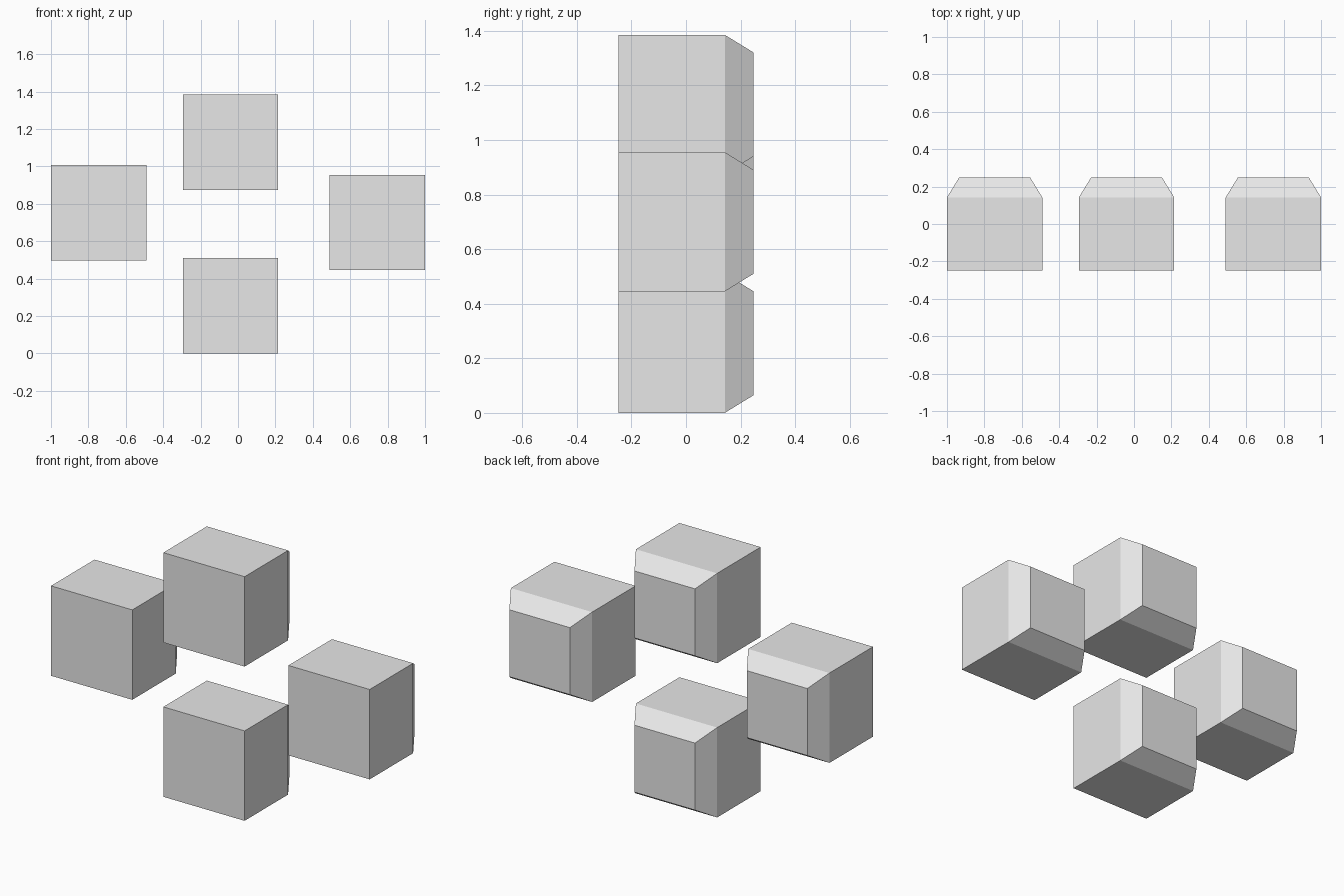
import bpy
import bmesh

cube = bpy.data.objects.get("Cube")
if cube:
    bpy.data.objects.remove(cube, do_unlink=True)

grey = bpy.data.materials.new("light_grey")
grey.use_nodes = True
grey.diffuse_color = (0.8, 0.8, 0.8, 1)
grey.node_tree.nodes["Principled BSDF"].inputs["Base Color"].default_value = (0.8, 0.8, 0.8, 1)

HALF = 0.255                              # half width of a button block
INSET = 0.065                             # narrowing towards the back
FRONT, SHOULDER, BACK = -0.248, 0.142, 0.248


def button(name, x, z):
    """Square block with a tapered back."""
    bm = bmesh.new()
    rings = []
    for y, h in ((FRONT, HALF), (SHOULDER, HALF), (BACK, HALF - INSET)):
        rings.append([bm.verts.new((sx * h, y, sz * h))
                      for sx, sz in ((-1, -1), (1, -1), (1, 1), (-1, 1))])
    for a, b in zip(rings, rings[1:]):
        for i in range(4):
            j = (i + 1) % 4
            bm.faces.new((a[i], a[j], b[j], b[i]))
    bm.faces.new(rings[0])
    bm.faces.new(rings[-1])
    bmesh.ops.recalc_face_normals(bm, faces=bm.faces)
    mesh = bpy.data.meshes.new(name)
    bm.to_mesh(mesh)
    bm.free()
    mesh.materials.append(grey)
    obj = bpy.data.objects.new(name, mesh)
    obj.location = (x, 0, z)
    bpy.context.collection.objects.link(obj)


# Four blocks in a diamond
button("top_button", -0.04, 1.13)
button("bottom_button", -0.04, HALF)
button("right_button", -0.745, 0.753)
button("left_button", 0.745, 0.70)
